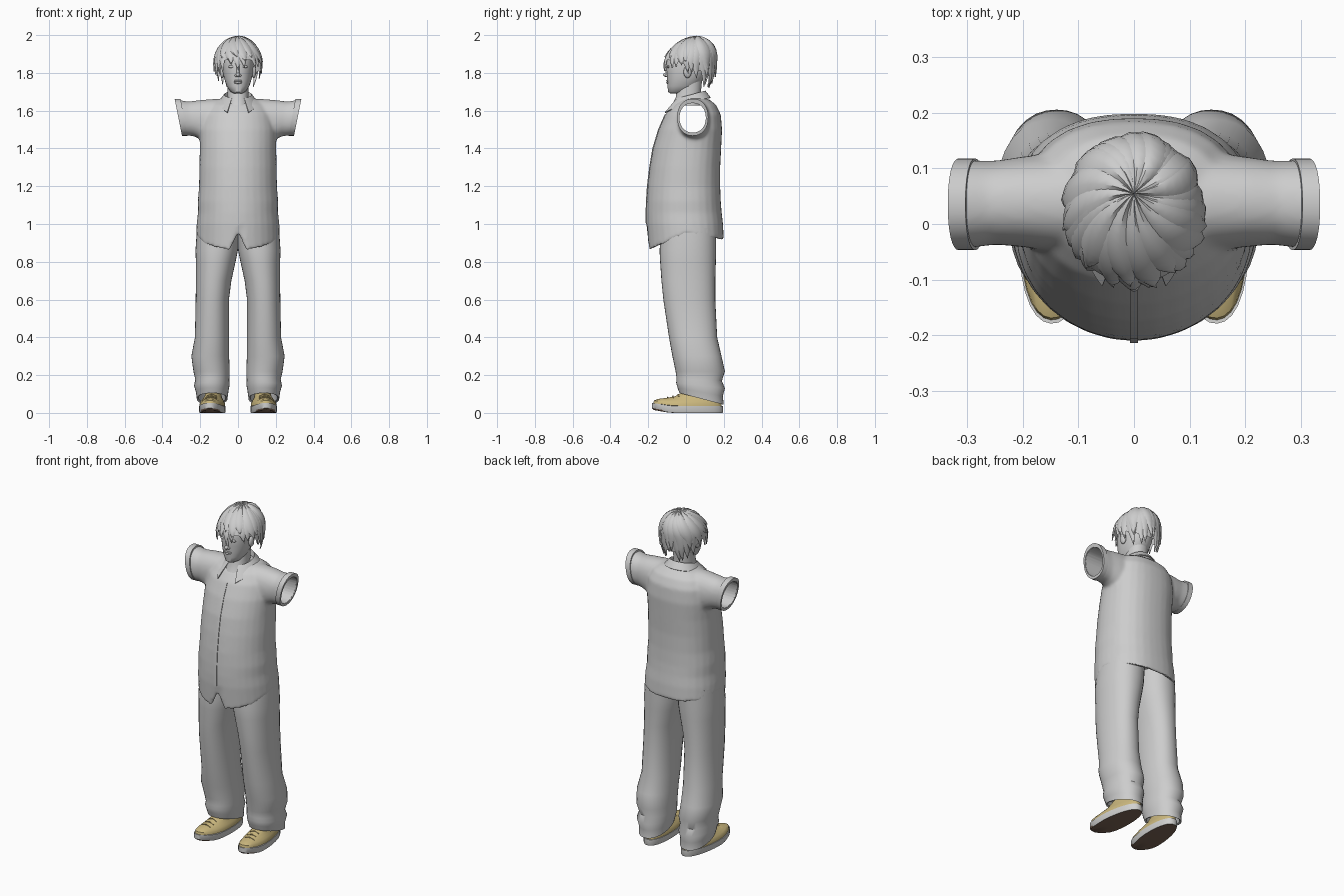
import bpy, bmesh, random
from math import sin, cos, pi, radians
from mathutils import Vector

random.seed(4)
if "Cube" in bpy.data.objects:
    bpy.data.objects.remove(bpy.data.objects["Cube"])


def material(name, rgb):
    m = bpy.data.materials.new(name)
    m.use_nodes = True
    m.diffuse_color = (*rgb, 1)
    m.node_tree.nodes["Principled BSDF"].inputs["Base Color"].default_value = (*rgb, 1)
    return m


grey = material("plain grey", (0.61, 0.61, 0.61))
tan = material("tan canvas", (0.60, 0.48, 0.21))
lace_tan = material("dull tan lace", (0.50, 0.39, 0.17))
rubber = material("pale rubber", (0.64, 0.64, 0.63))
brown = material("brown tread", (0.21, 0.135, 0.095))
parts = []


def finish(name, bm, *mats):
    bmesh.ops.remove_doubles(bm, verts=bm.verts, dist=1e-5)
    bmesh.ops.recalc_face_normals(bm, faces=bm.faces)
    me = bpy.data.meshes.new(name)
    bm.to_mesh(me)
    bm.free()
    for m in mats:
        me.materials.append(m)
    ob = bpy.data.objects.new(name, me)
    bpy.context.collection.objects.link(ob)
    parts.append(ob)
    return ob


def ring(z, cx, hx, y0, y1, p=2.2, front=2.2, n=32):
    """Rounded outline from its centre, half width, y limits and squareness."""
    out = []
    for i in range(n):
        c, s = cos(2 * pi * i / n), sin(2 * pi * i / n)
        q = p if s > 0 else front
        k = (abs(c) ** q + abs(s) ** q) ** (-1 / q)
        out.append(Vector((cx + hx * c * k, (y0 + y1) / 2 + (y1 - y0) / 2 * s * k, z)))
    return out


def skin(bm, rows, wrap=True, caps=True):
    """Join rows of points with quads."""
    vs = [[bm.verts.new(p) for p in r] for r in rows]
    n = len(vs[0])
    for a, b in zip(vs, vs[1:]):
        for i in range(n if wrap else n - 1):
            j = (i + 1) % n
            bm.faces.new((a[i], a[j], b[j], b[i]))
    if wrap and caps:
        bm.faces.new(vs[0])
        bm.faces.new(vs[-1])


def loft(name, rows, *mats, **kw):
    bm = bmesh.new()
    skin(bm, rows, **kw)
    return finish(name, bm, *mats)


def ball(name, place, size, mat=grey):
    bm = bmesh.new()
    bmesh.ops.create_uvsphere(bm, u_segments=16, v_segments=10, radius=1)
    for v in bm.verts:
        v.co = Vector(a * b + c for a, b, c in zip(v.co, size, place))
    return finish(name, bm, mat)


def modify(ob, kind, **settings):
    bpy.context.view_layer.objects.active = ob
    m = ob.modifiers.new(kind.lower(), kind)
    for k, v in settings.items():
        setattr(m, k, v)
    bpy.ops.object.modifier_apply(modifier=m.name)


# Shirt: body with shaped hem, plus a bar for the sleeves, fused together
body = [(1.0, .219, -.21, .196), (1.06, .212, -.211, .189), (1.12, .213, -.209, .184),
        (1.2, .206, -.204, .181), (1.3, .205, -.192, .181), (1.4, .202, -.175, .186),
        (1.5, .203, -.145, .191), (1.58, .19, -.11, .184), (1.63, .16, -.072, .16),
        (1.658, .115, -.035, .125), (1.672, .06, -.01, .09)]


def hem(scale):
    row = ring(0, 0, .222 * scale, -.2 * scale, .2 * scale, 2.4, 2)
    for v in row:
        v.z = .95 + (.09 * v.y / .2 if v.y < 0 else -.035 * v.y / .2)
        if v.y < 0:
            v.z += .09 * max(0, 1 - abs(v.x) / .035)
    return row


def sleeve_ring(x, z0, z1, y0, y1):
    """Outline across the sleeve, leaning out at the shoulder."""
    return [Vector((v.z * (1 + (v.x - 1.57) * .63), v.y, v.x))
            for v in ring(x, (z0 + z1) / 2, (z1 - z0) / 2, y0, y1)]


bm = bmesh.new()
skin(bm, [ring(1.02, 0, .19, -.18, .17), hem(.91), hem(1)] +
     [ring(z, 0, hx, y0, y1, 2.4, 2) for z, hx, y0, y1 in body])
half = [(.315, 1.47, 1.66, -.045, .115), (.25, 1.465, 1.648, -.037, .114),
        (.2, 1.44, 1.655, -.042, .122), (.12, 1.43, 1.662, -.05, .13)]
skin(bm, [sleeve_ring(*r) for r in half] + [sleeve_ring(-r[0], *r[1:]) for r in half[::-1]])
shirt = finish("shirt", bm, grey)
modify(shirt, "REMESH", mode='VOXEL', voxel_size=.008)
modify(shirt, "SMOOTH", factor=.5, iterations=10)

# Hollow out the sleeves
cutter = loft("arm_hole_cutter", [sleeve_ring(x, 1.484, 1.64, -.034, .105) for x in (-.4, .4)], grey)
cutter.hide_render = True
modify(shirt, "BOOLEAN", operation='DIFFERENCE', object=cutter, solver='EXACT')
parts.remove(cutter)
bpy.data.objects.remove(cutter)

# Turned sleeve cuffs
for s, side in ((1, "left"), (-1, "right")):
    outer, inner = (1.467, 1.663, -.047, .118), (1.482, 1.642, -.036, .107)
    loft(side + "_sleeve_cuff", [sleeve_ring(s * x, *r) for x, r in (
        (.287, outer), (.317, outer), (.317, inner), (.287, inner), (.287, outer))], grey, caps=False)

# Front placket
placket = loft("placket", [[(-.007, y0 - .003, z), (.007, y0 - .003, z)]
                           for z, hx, y0, y1 in body[:8]], grey, wrap=False)
modify(placket, "SOLIDIFY", thickness=.006)

# Folded collar, open at the front with two points
rows = [[], [], []]
for i in range(49):
    a = radians(-66 + 312 * i / 48)
    c = (abs(i - 24) / 24) ** 4
    lean = .02 * sin(a)
    for row, r, z in ((rows[0], .067, 1.65), (rows[1], .072, 1.686), (rows[2], .101, 1.65 - .04 * c)):
        flap = row is rows[2]
        reach = r + c * (.055 if flap else .012)
        wide = r * (1 + (.4 if flap else .1) * c)
        row.append((wide * cos(a), .03 + reach * sin(a), z + lean))
collar = loft("collar", rows, grey, wrap=False)
modify(collar, "SOLIDIFY", thickness=.006)

# Trouser legs, cuffs and shoes
leg = [(.98, .105, .112, -.13, .16), (.86, .113, .112, -.14, .16), (.8, .118, .105, -.137, .158),
       (.7, .129, .094, -.13, .155), (.6, .136, .088, -.12, .155), (.4, .138, .09, -.09, .165),
       (.3, .147, .1, -.072, .188), (.22, .14, .096, -.055, .206), (.175, .136, .09, -.05, .19),
       (.145, .139, .094, -.052, .206), (.11, .137, .086, -.045, .195), (.075, .137, .081, -.035, .2),
       (.08, .137, .072, -.026, .19), (.12, .137, .066, -.02, .18)]
upper = [(.034, .067, -.174, .19), (.05, .066, -.17, .188), (.062, .06, -.15, .185),
         (.073, .053, -.112, .18), (.087, .046, -.06, .175), (.12, .04, 0, .17)]
for s, side in ((1, "left"), (-1, "right")):
    rows = []
    for r in leg:
        row = ring(*r)
        for v in row:
            v.z -= max(0, 1 - r[0] / .2) * .42 * (v.y - .08)
            v.x *= s
        rows.append(row)
    loft(side + "_trouser_leg", rows, grey)

    def foot(v):
        """Turn the toe out and lift it a little."""
        x, y, z = v
        t = .08
        x *= 1 - .12 * max(0, y) / .2
        return Vector((s * (.136 + x * cos(t) - y * sin(t)), x * sin(t) + y * cos(t),
                       z + .17 * max(0, -y - .08)))

    # Sole with a brown tread under a pale band
    sole = loft(side + "_sole", [[foot(v) for v in ring(z, 0, hx, y0, y1, 2.4, 2.1)]
                                 for z, hx, y0, y1 in ((0, .05, -.06, .16), (0, .067, -.17, .194),
                                                       (.008, .07, -.18, .197), (.036, .07, -.18, .196))],
                rubber, brown)
    for f in sole.data.polygons:
        f.material_index = int(f.normal.z < -.5)
    loft(side + "_shoe_upper", [[foot(v) for v in ring(z, 0, hx, y0, y1, 2.4, 2.1)]
                                for z, hx, y0, y1 in upper], tan)
    # Laces across the instep
    for k in range(3):
        y, z = -.1 + .028 * k, .08 + .009 * k
        row = [[foot((w * (.032 - .002 * k), y + d, z - abs(w) * .011)) for d in (0, .006)]
               for w in (-1, -.5, 0, .5, 1)]
        lace = loft(f"{side}_lace_{k + 1}", row, lace_tan, wrap=False)
        modify(lace, "SOLIDIFY", thickness=.005, offset=0)

    # Paired face parts
    ball(side + "_eye", (s * .035, -.094, 1.833), (.016, .007, .007))
    ball(side + "_nostril", (s * .01, -.102, 1.786), (.008, .009, .007))
    ball(side + "_ear", (s * .083, .008, 1.805), (.013, .021, .032))

# Head and neck
head = [(1.692, .024, -.085, -.02), (1.7, .04, -.095, .03), (1.73, .06, -.098, .06),
        (1.77, .073, -.1, .095), (1.8, .079, -.102, .11), (1.85, .083, -.105, .125),
        (1.89, .078, -.094, .12), (1.93, .055, -.05, .095), (1.95, .03, -.01, .06)]
loft("head", [ring(z, 0, hx, y0, y1) for z, hx, y0, y1 in head], grey)
loft("neck", [ring(1.628, 0, .062, -.075, .08), ring(1.67, 0, .055, -.054, .076),
              ring(1.76, 0, .056, -.045, .085)], grey)
ball("nose_tip", (0, -.107, 1.79), (.011, .015, .011))
ball("nose_bridge", (0, -.099, 1.812), (.009, .011, .034))
ball("upper_lip", (0, -.098, 1.758), (.025, .007, .005))
ball("lower_lip", (0, -.098, 1.748), (.02, .007, .006))


# Hair: a cap under two layers of swirling locks
def scalp(a, phi, k):
    low = phi > pi / 2
    r = k * sin(phi) ** (1.7 if low else 1)
    return Vector((.126 * r * cos(a), .02 + .136 * r * sin(a) + .035 * max(0, cos(phi)),
                   1.855 + cos(phi) * (.29 if low else .135 * k)))


def hairline(a):
    return 105 + 11 * sin(a)


loft("hair_cap", [[scalp(a, radians((hairline(a) - 11) * t / 10), .97)
                   for a in [2 * pi * i / 40 for i in range(40)]] for t in range(11)],
     grey, caps=False)
bm = bmesh.new()
for layer, count in ((0, 19), (1, 14)):
    for i in range(count):
        a0 = 2 * pi * (i + random.uniform(-.3, .3)) / count
        swirl = random.uniform(.3, .7)
        end = hairline(a0 + swirl) + random.uniform(-5, 5) - 12 * layer
        lift = 1 + .03 * layer + random.uniform(0, .025)
        rows = []
        for j in range(13):
            t = j / 12
            a, phi = a0 + swirl * t, radians(end * t)
            w = .3 * (1 - t ** 5)
            k = lift + .025 * t ** 4
            rows.append([scalp(a - w, phi, k - .05), scalp(a - w * .5, phi, k - .008),
                         scalp(a + w * .3, phi, k), scalp(a + w, phi, k - .05)])
        skin(bm, rows, wrap=False)
finish("hair_locks", bm, grey)

# Smooth shading with crisp edges kept
bpy.ops.object.select_all(action='DESELECT')
for ob in parts:
    ob.select_set(True)
bpy.context.view_layer.objects.active = shirt
bpy.ops.object.shade_smooth_by_angle(angle=radians(40))
